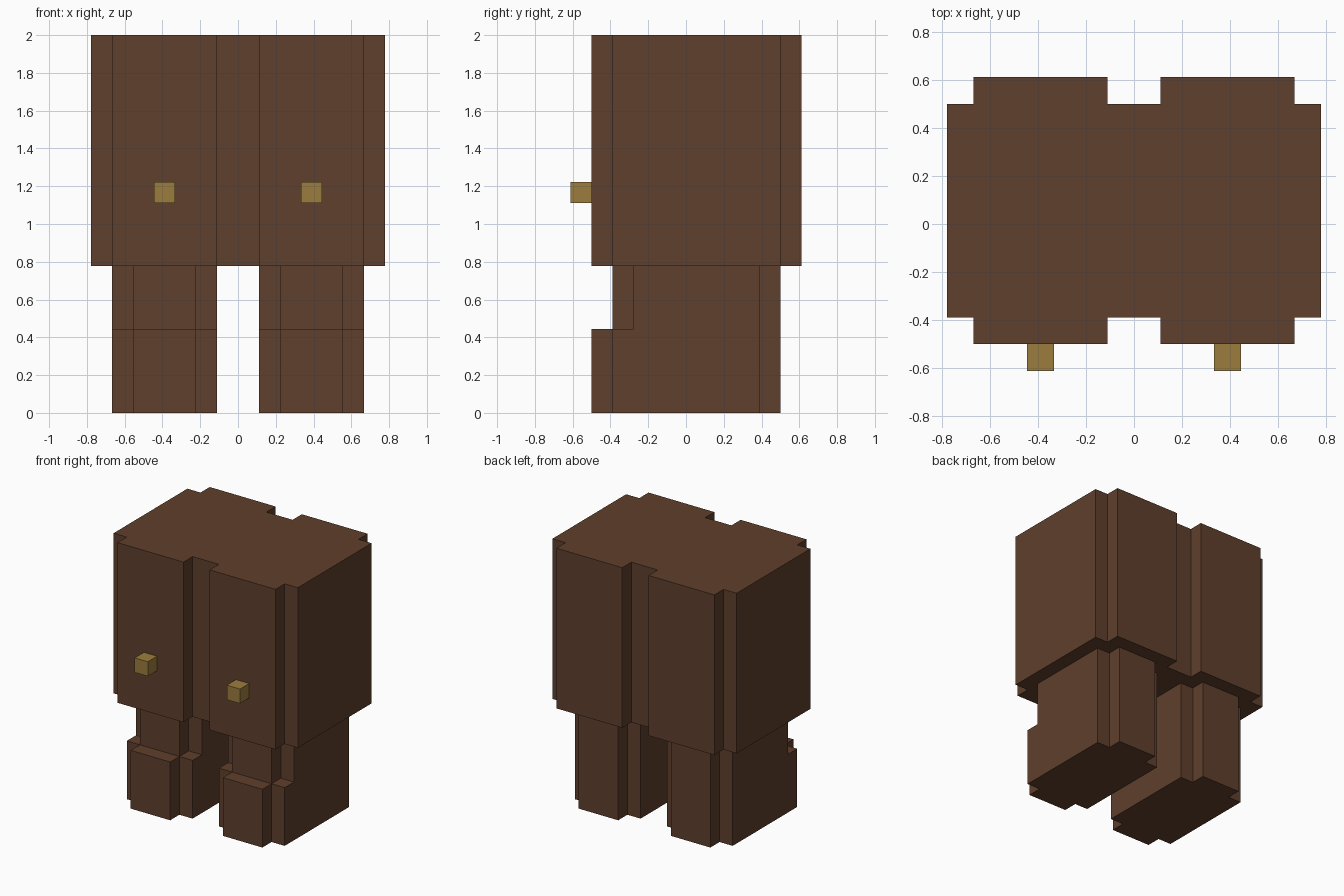
import bpy
import bmesh

U = 1 / 9  # one block unit; the model is 18 units tall

old = bpy.data.objects.get("Cube")
if old:
    bpy.data.objects.remove(old, do_unlink=True)


def make_material(name, rgb):
    mat = bpy.data.materials.new(name)
    mat.use_nodes = True
    mat.diffuse_color = (*rgb, 1)
    mat.node_tree.nodes["Principled BSDF"].inputs["Base Color"].default_value = (*rgb, 1)
    return mat


brown = make_material("dark brown", (0.114, 0.05, 0.025))
gold = make_material("dull gold", (0.332, 0.202, 0.048))


def prism(name, outline, z0, z1, mat):
    """Extrude a flat outline, given in block units, from z0 to z1."""
    bm = bmesh.new()
    base = bm.faces.new([bm.verts.new((x * U, y * U, z0 * U)) for x, y in outline])
    top = bmesh.ops.extrude_face_region(bm, geom=[base], use_keep_orig=True)["geom"]
    moved = [g for g in top if isinstance(g, bmesh.types.BMVert)]
    bmesh.ops.translate(bm, verts=moved, vec=(0, 0, (z1 - z0) * U))
    bmesh.ops.recalc_face_normals(bm, faces=bm.faces)
    mesh = bpy.data.meshes.new(name)
    bm.to_mesh(mesh)
    bm.free()
    mesh.materials.append(mat)
    obj = bpy.data.objects.new(name, mesh)
    bpy.context.collection.objects.link(obj)
    return obj


def stepped_outline(steps, front, back):
    """Outline whose front and back edges step out by one unit on raised spans.

    steps lists the x breaks; every second span is raised."""
    def edge(y, out):
        pts = []
        for i, (a, b) in enumerate(zip(steps, steps[1:])):
            level = y + out * (i % 2)
            pts += [(a, level), (b, level)]
        return pts
    return edge(front, -1) + edge(back, 1)[::-1]


# Torso: two raised panels front and back
prism("torso", stepped_outline([-7, -6, -1, 1, 6, 7], -3.5, 4.5), 7, 18, brown)

for side, s in (("left", 1), ("right", -1)):
    # Leg: a foot block with a set-back shin above it
    breaks = sorted(s * x for x in (1, 2, 5, 6))
    prism(side + "_foot", stepped_outline(breaks, -3.5, 3.5), 0, 4, brown)
    prism(side + "_shin", stepped_outline(breaks, -2.5, 3.5), 4, 7, brown)

    # Stud on the front panel
    a, b = sorted((3 * s, 4 * s))
    prism(side + "_stud", [(a, -5.5), (b, -5.5), (b, -4.5), (a, -4.5)], 10, 11, gold)
